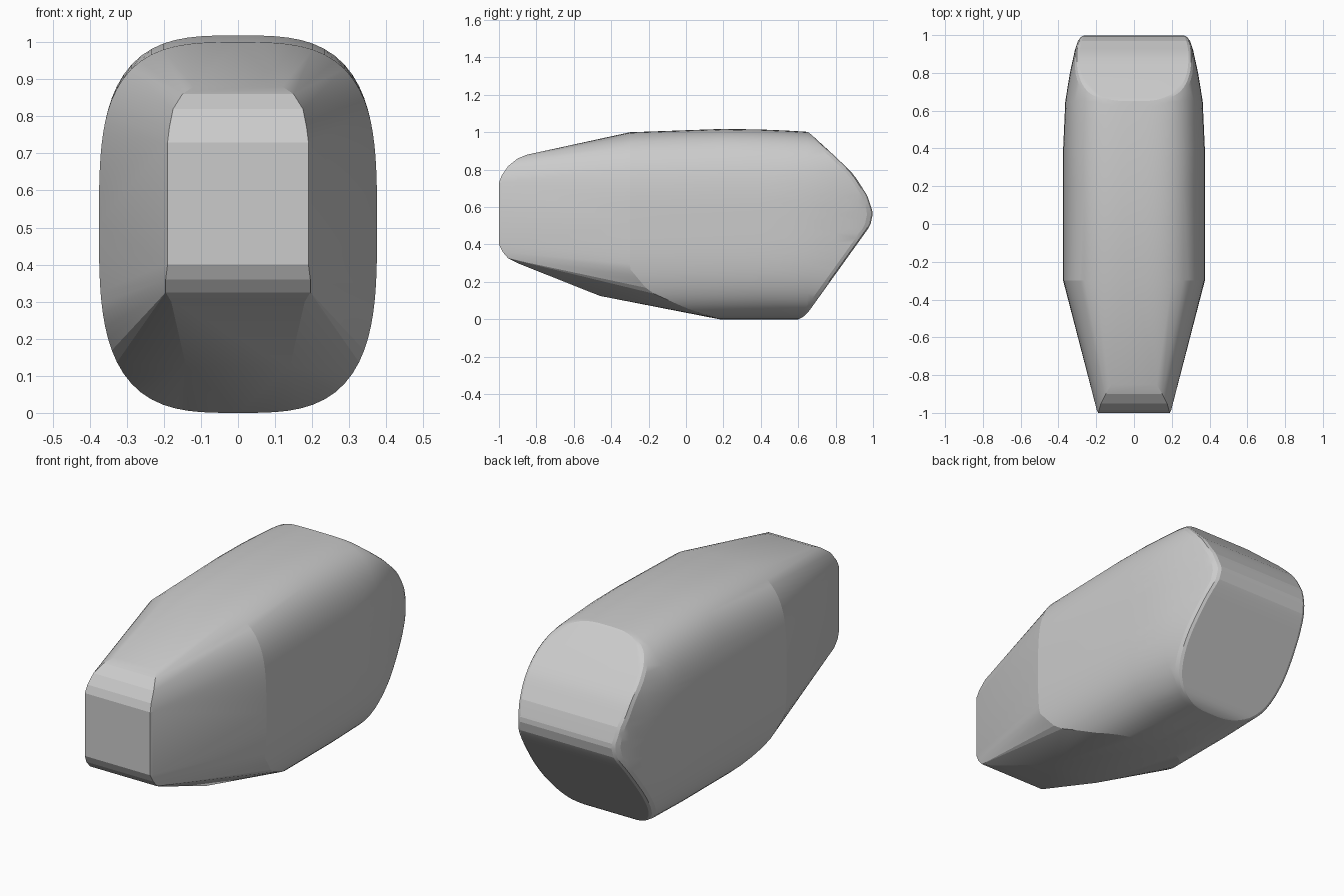
import bpy, bmesh, math

if "Cube" in bpy.data.objects:
    bpy.data.objects.remove(bpy.data.objects["Cube"])

def interp(table, v):
    # piecewise linear lookup
    if v <= table[0][0]:
        return table[0][1]
    for (a, fa), (b, fb) in zip(table, table[1:]):
        if v <= b:
            return fa + (fb - fa) * (v - a) / (b - a)
    return table[-1][1]

# z -> y of the pointed tail, z -> y of the nose crease, y -> width factor
TAIL = [(0, .60), (.015, .63), (.04, .655), (.5, .985), (.57, 1.0), (.66, .97),
        (.77, .90), (.88, .795), (.97, .70), (1.0, .675), (1.018, .65)]
CREASE = [(0, .18), (.06, 0), (.15, -.2), (.27, -.3), (1.018, -.3)]
WIDTH = [(.4, 1), (.65, .97), (.8, .905), (.92, .835), (.97, .79), (1.0, .75)]

# nose outline: y, z, half width; last entry is the chin edge
NOSE = [(-1, .40, .19), (-.985, .40, .197), (-.98, .36, .195), (-.95, .325, .195),
        (-.9, .30, .18), (-1, .73, .19), (-.985, .73, .197), (-.985, .77, .185),
        (-.95, .82, .175), (-.9, .86, .15), (-.85, .88, .12), (-.46, .125, .14)]

bm = bmesh.new()

def put(x, y, z):
    # slight lengthwise crown on the roof
    if z > .509:
        z -= .018 * min(1, ((y - .2) / .48) ** 2) * max(0, (z - .8) / .218)
    bm.verts.new((x, y, z))

# nose
for y, z, w in NOSE:
    for s in (-1, 1):
        bm.verts.new((s * w, y, z))

# main body: superellipse rings running from crease to tail
N, A, B, P = 96, .375, .509, 3.25
for i in range(N):
    t = 2 * math.pi * i / N
    c, s = math.cos(t), math.sin(t)
    r = (abs(c / A) ** P + abs(s / B) ** P) ** (-1 / P)
    x, z = r * c, .509 + r * s
    y0, y1 = interp(CREASE, z), interp(TAIL, z)
    for y in (y0, .2, .4, .53, .65, .73, .8, .87, .92, .96):
        if y <= y1 - .03:
            put(x * interp(WIDTH, y), y, z)
    put(x * interp(WIDTH, y1 - .03), y1 - .03, z)
    put(x * interp(WIDTH, y1 - .01) * .98, y1 - .008, z)
    put(x * interp(WIDTH, y1) * .94, y1, z)

# skin the shape
res = bmesh.ops.convex_hull(bm, input=bm.verts[:])
loose = [v for v in bm.verts if not v.link_faces]
bmesh.ops.delete(bm, geom=loose, context='VERTS')
bmesh.ops.remove_doubles(bm, verts=bm.verts[:], dist=.0005)
bmesh.ops.recalc_face_normals(bm, faces=bm.faces[:])

me = bpy.data.meshes.new("pod_body")
bm.to_mesh(me)
bm.free()
ob = bpy.data.objects.new("pod_body", me)
bpy.context.collection.objects.link(ob)
bpy.context.view_layer.objects.active = ob
ob.select_set(True)
bpy.ops.object.shade_smooth_by_angle(angle=math.radians(12))
